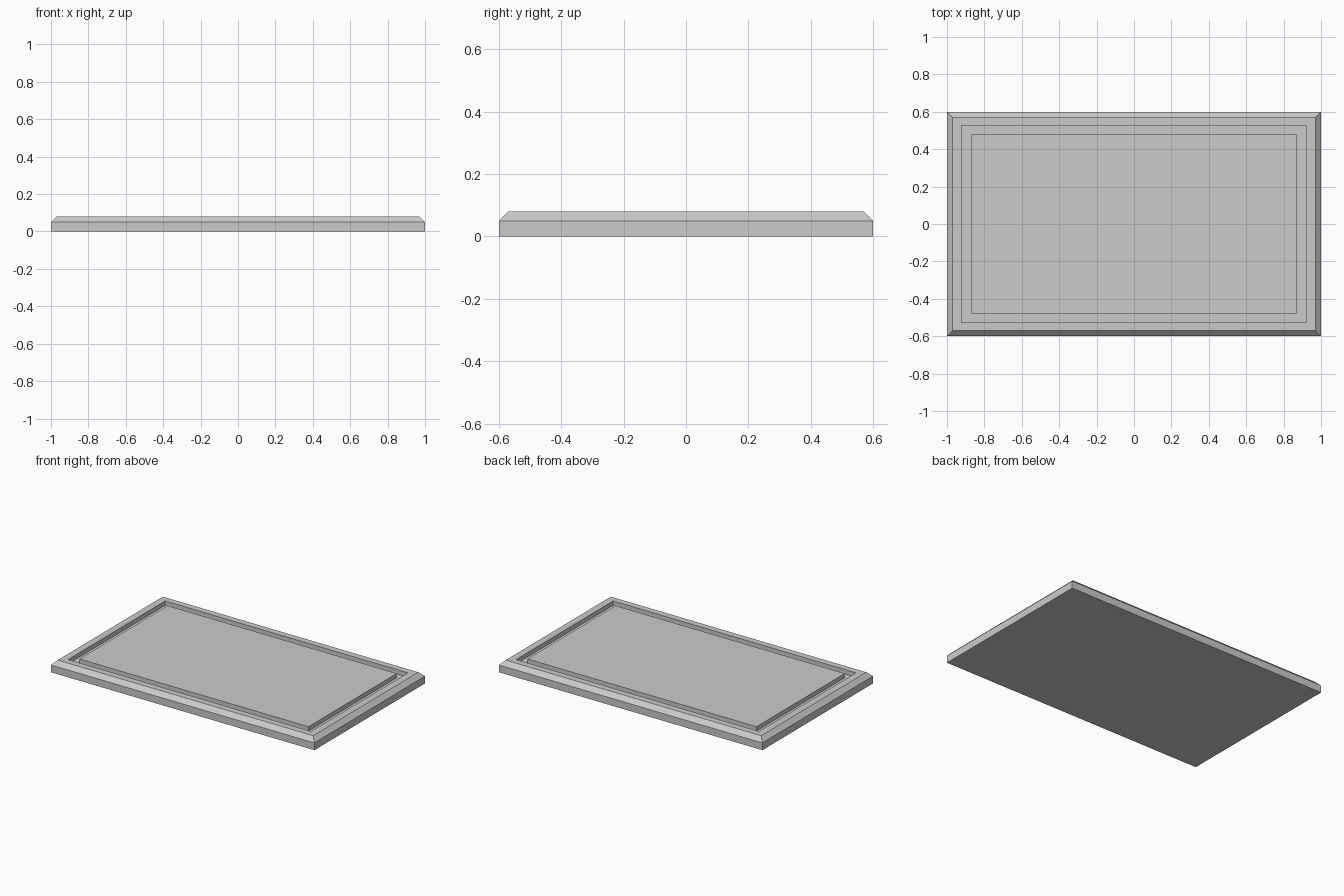
import bpy, bmesh

if "Cube" in bpy.data.objects:
    bpy.data.objects.remove(bpy.data.objects["Cube"])

# Concentric rectangular loops (half width, half depth, z): underside to centre panel
profile = [
    (1.0, 0.6, 0.0),       # foot edge
    (1.0, 0.6, 0.05),      # start of chamfer
    (0.97, 0.57, 0.08),    # rim outer edge
    (0.922, 0.526, 0.08),  # groove outer lip
    (0.922, 0.526, 0.05),  # groove floor outer
    (0.87, 0.478, 0.05),   # groove floor inner
    (0.87, 0.478, 0.08),   # centre panel edge
]

bm = bmesh.new()
loops = [[bm.verts.new((sx * w, sy * d, z))
          for sx, sy in ((-1, -1), (1, -1), (1, 1), (-1, 1))]
         for w, d, z in profile]
for a, b in zip(loops, loops[1:]):
    for i in range(4):
        j = (i + 1) % 4
        bm.faces.new((a[i], a[j], b[j], b[i]))

# Flat underside and raised centre panel
bm.faces.new(loops[0][::-1])
bm.faces.new(loops[-1])
bmesh.ops.recalc_face_normals(bm, faces=bm.faces)

mesh = bpy.data.meshes.new("grooved_board")
bm.to_mesh(mesh)
bm.free()
board = bpy.data.objects.new("grooved_board", mesh)
bpy.context.collection.objects.link(board)
